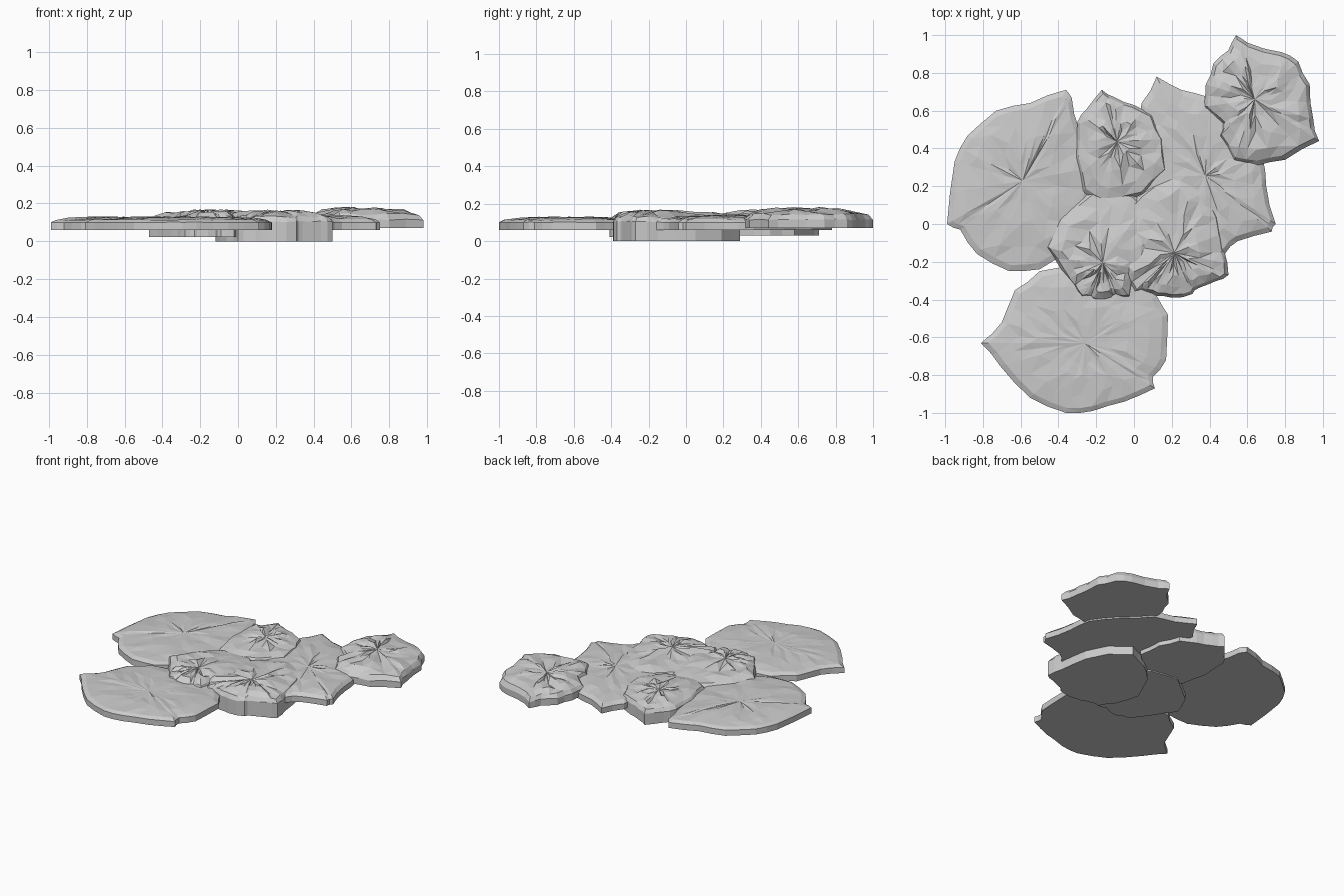
import bpy, bmesh, math, random
from mathutils import Vector

if "Cube" in bpy.data.objects:
    bpy.data.objects.remove(bpy.data.objects["Cube"])

random.seed(4)


def slab(name, outline, base, rim, top, bump):
    """Flat-bottomed stone: vertical wall, chipped rim and faceted crown."""
    pts = []
    for i, p in enumerate(outline):
        a, b = Vector(p), Vector(outline[(i + 1) % len(outline)])
        pts.append(a)
        mid = (a + b) / 2
        n = Vector((b.y - a.y, a.x - b.x)).normalized()
        pts.append(mid + n * random.uniform(-0.008, 0.008))
    c = sum(pts, Vector((0, 0))) / len(pts)
    n = len(pts)
    bm = bmesh.new()
    # bottom loop, wall top, then shrinking crown loops
    loops = [[bm.verts.new((p.x, p.y, base)) for p in pts]]
    for s, h, noise in ((1.0, 0, 0.25), (0.93, 0.5, 0.5), (0.74, 0.82, 1),
                        (0.5, 0.95, 1), (0.25, 1, 1)):
        loop = []
        for i, p in enumerate(pts):
            k = s + (random.uniform(-0.05, 0.05) if 0.2 < s < 0.9 else 0)
            q = c + (p - c) * k
            z = rim + (top - rim) * h + random.uniform(-bump, bump) * noise
            loop.append(bm.verts.new((q.x, q.y, z)))
        loops.append(loop)
    for lo, hi in zip(loops, loops[1:]):
        for i in range(n):
            j = (i + 1) % n
            bm.faces.new((lo[i], lo[j], hi[j], hi[i]))
    peak = bm.verts.new((c.x, c.y, top))
    for i in range(n):
        bm.faces.new((loops[-1][i], loops[-1][(i + 1) % n], peak))
    bm.faces.new(loops[0])
    bmesh.ops.recalc_face_normals(bm, faces=bm.faces)
    bmesh.ops.triangulate(bm, faces=bm.faces)
    me = bpy.data.meshes.new(name)
    bm.to_mesh(me)
    bm.free()
    bpy.context.collection.objects.link(bpy.data.objects.new(name, me))


# broad smooth slabs
slab("left_slab", [(-.99, 0), (-.95, .33), (-.88, .47), (-.73, .6), (-.55, .64),
     (-.36, .71), (-.33, .67), (-.29, .5), (-.22, .3), (-.25, .05), (-.35, -.15),
     (-.5, -.24), (-.66, -.25), (-.83, -.16), (-.92, -.03)], .06, .1, .127, .005)
slab("front_slab", [(-.81, -.63), (-.7, -.52), (-.63, -.35), (-.5, -.25), (-.3, -.22),
     (0, -.25), (.12, -.38), (.18, -.48), (.17, -.72), (.1, -.81), (.11, -.87),
     (-.05, -.94), (-.22, -.99), (-.36, -1), (-.55, -.92), (-.71, -.75)],
     .06, .1, .127, .005)
slab("right_slab", [(.04, .64), (.12, .78), (.25, .71), (.4, .67), (.55, .52),
     (.68, .36), (.7, .2), (.75, 0), (.73, -.04), (.55, -.09), (.48, -.16),
     (.3, -.15), (.1, -.1), (0, .1), (0, .4)], .06, .1, .135, .006)

# rugged outer stone
slab("back_right_stone", [(.54, 1), (.6, .96), (.78, .91), (.87, .86), (.93, .74),
     (.95, .55), (.98, .44), (.8, .34), (.65, .31), (.53, .33), (.45, .46),
     (.47, .53), (.37, .62), (.38, .74), (.42, .85), (.5, .92)], .07, .115, .172, .011)

# rugged overlapping stones in the middle
slab("back_middle_stone", [(-.3, .54), (-.25, .61), (-.17, .71), (-.1, .67), (0, .63),
     (.1, .58), (.16, .45), (.18, .28), (.05, .15), (-.15, .1), (-.27, .17),
     (-.31, .35)], .03, .11, .157, .012)
slab("front_middle_stone", [(-.47, -.12), (-.4, .04), (-.2, .2), (0, .17), (.13, .05),
     (.1, -.2), (0, -.28), (-.02, -.39), (-.09, -.38), (-.12, -.4), (-.2, -.41),
     (-.23, -.39), (-.28, -.39), (-.32, -.33), (-.38, -.25)], .022, .1, .157, .012)
slab("front_right_stone", [(.5, -.27), (.48, -.15), (.45, .05), (.38, .19), (.25, .29),
     (.1, .22), (-.03, .1), (-.12, -.1), (-.06, -.28), (0, -.36), (.06, -.36),
     (.12, -.38), (.2, -.39), (.31, -.37), (.34, -.34), (.44, -.3)], 0, .105, .155, .012)
